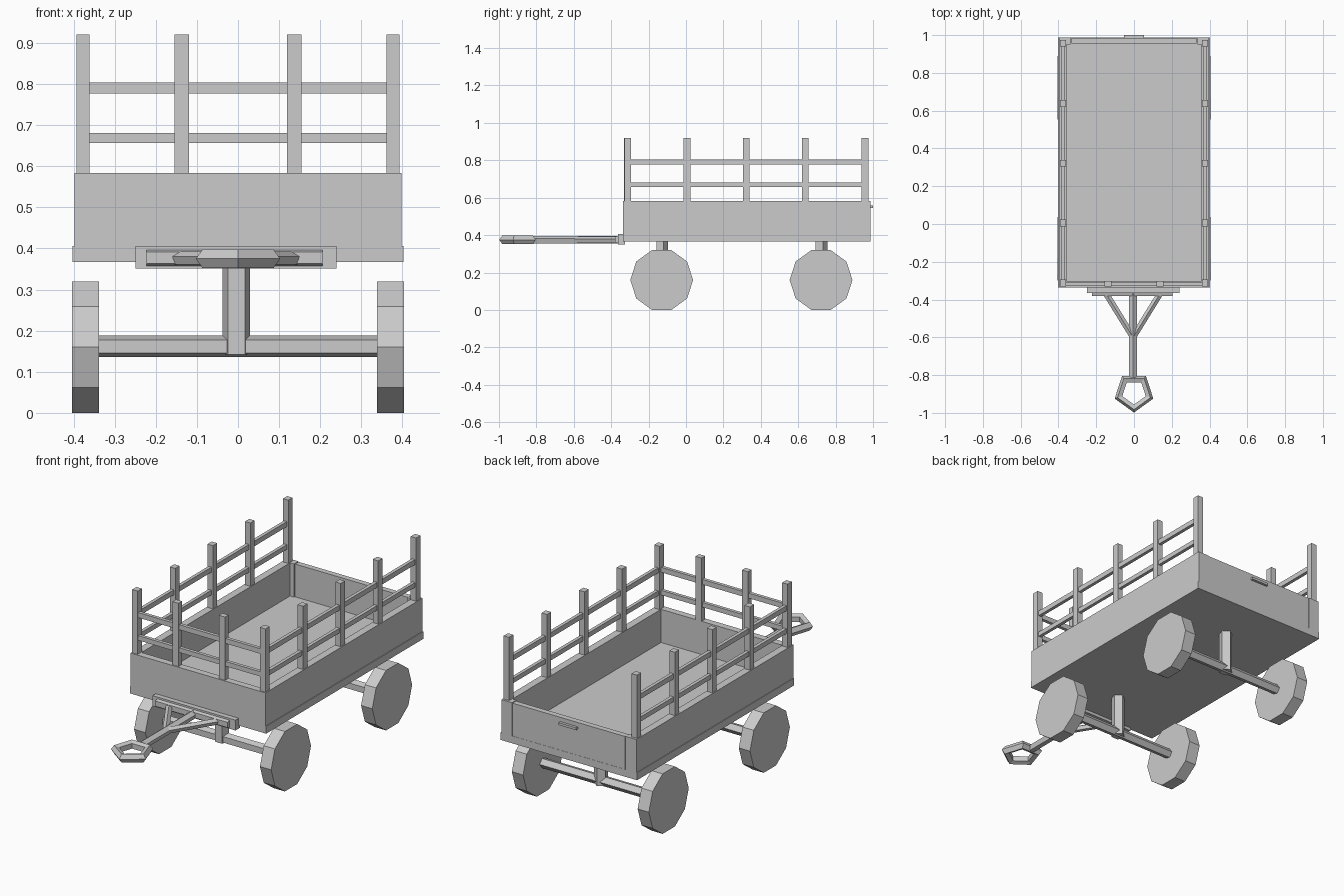
import bpy, math
from mathutils import Vector, Matrix

if "Cube" in bpy.data.objects:
    bpy.data.objects.remove(bpy.data.objects["Cube"])


def mesh_object(name, verts, faces):
    me = bpy.data.meshes.new(name)
    me.from_pydata(verts, [], faces)
    me.update()
    ob = bpy.data.objects.new(name, me)
    bpy.context.collection.objects.link(ob)
    return ob


def box(name, x0, x1, y0, y1, z0, z1):
    v = [(x, y, z) for x in (x0, x1) for y in (y0, y1) for z in (z0, z1)]
    f = [(0, 1, 3, 2), (4, 6, 7, 5), (0, 4, 5, 1), (2, 3, 7, 6), (0, 2, 6, 4), (1, 5, 7, 3)]
    return mesh_object(name, v, f)


def rod(name, a, b, r, n, start):
    """n-sided prism from a to b; 'start' is the direction of its first corner."""
    a, b = Vector(a), Vector(b)
    d = (b - a).normalized()
    u = Vector(start)
    u = (u - d * u.dot(d)).normalized()
    w = d.cross(u)
    ring = [(u * math.cos(t) + w * math.sin(t)) * r
            for t in (2 * math.pi * i / n for i in range(n))]
    faces = [(i, (i + 1) % n, (i + 1) % n + n, i + n) for i in range(n)]
    faces += [tuple(reversed(range(n))), tuple(range(n, 2 * n))]
    return mesh_object(name, [a + p for p in ring] + [b + p for p in ring], faces)


Y0, Y1 = -0.337, 0.987          # bed front and back
WALL_TOP = 0.583

# Bed: floor slab, walls and tailgate
box("bed_floor", -0.402, 0.402, Y0, Y1, 0.367, 0.406)
for s, side in ((-1, "left"), (1, "right")):
    xs = sorted((s * 0.398, s * 0.358))
    box(f"{side}_wall", *xs, Y0, Y1, 0.406, WALL_TOP)
    xs = sorted((s * 0.358, s * 0.335))
    box(f"{side}_rear_corner", *xs, 0.95, Y1, 0.406, WALL_TOP)
box("front_wall", -0.358, 0.358, Y0, Y0 + 0.036, 0.406, WALL_TOP)
box("tailgate", -0.332, 0.332, 0.956, Y1 - 0.001, 0.406, WALL_TOP - 0.002)
box("tailgate_handle", -0.052, 0.052, Y1 - 0.002, 1.0, 0.545, 0.558)

# Fence posts and rails
rail_heights = ((0.656, 0.681), (0.777, 0.804))
for s, side in ((-1, "left"), (1, "right")):
    xs = sorted((s * 0.393, s * 0.361))
    for y in (-0.312, 0.005, 0.322, 0.638, 0.957):
        box(f"{side}_post", *xs, y - 0.018, y + 0.018, WALL_TOP - 0.01, 0.92)
    xs = sorted((s * 0.387, s * 0.369))
    for z0, z1 in rail_heights:
        box(f"{side}_rail", *xs, -0.30, 0.945, z0, z1)
    box("front_post", s * 0.137 - 0.018, s * 0.137 + 0.018, -0.331, -0.301, WALL_TOP - 0.01, 0.92)
for z0, z1 in rail_heights:
    box("front_rail", -0.37, 0.37, -0.325, -0.307, z0, z1)

# Wheels, axles and axle posts
for y, end in ((-0.13, "front"), (0.722, "rear")):
    for s in (-1, 1):
        rod(f"{end}_wheel", (s * 0.338, y, 0.16), (s * 0.404, y, 0.16), 0.168, 10, (0, 1, 0))
    rod(f"{end}_axle", (-0.34, y, 0.162), (0.34, y, 0.162), 0.027, 5, (0, 1, 0))
    rod(f"{end}_axle_post", (-0.004, y, 0.142), (-0.004, y, 0.37), 0.035, 5, (0, 1, 0))

# Hitch: mounting plate, cross bar, tongue and braces
box("hitch_plate", -0.249, 0.24, -0.364, -0.325, 0.351, 0.406)
rod("hitch_bar", (-0.222, -0.361, 0.377), (0.205, -0.361, 0.377), 0.024, 5, (0, 1, 0))
rod("tongue", (-0.005, -0.36, 0.374), (-0.005, -0.815, 0.374), 0.022, 5, (0, 0, 1))
for s in (-1, 1):
    rod("tongue_brace", (s * 0.142 - 0.005, -0.37, 0.375), (-0.005, -0.60, 0.375), 0.017, 5, (0, 0, 1))

# Five-sided tow ring with its point forward
bpy.ops.mesh.primitive_torus_add(
    major_segments=5, minor_segments=5, major_radius=0.084, minor_radius=0.0235,
    location=(0, -0.891, 0.375), rotation=(0, 0, -math.pi / 2))
bpy.context.object.name = "tow_ring"
